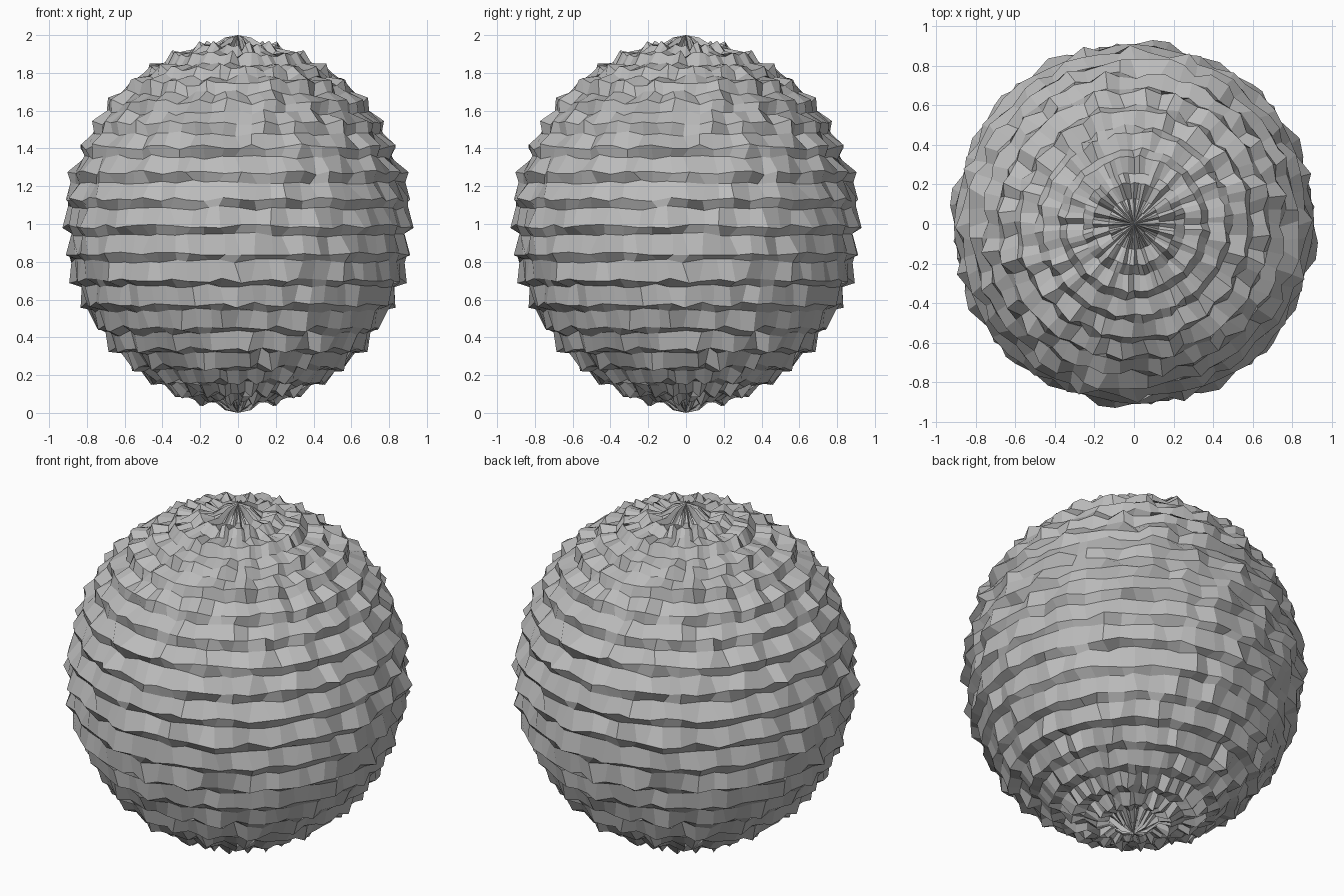
import bpy, bmesh, math, random
from mathutils import Vector

cube = bpy.data.objects.get("Cube")
if cube:
    bpy.data.objects.remove(cube, do_unlink=True)

random.seed(7)
SEGMENTS, RINGS = 64, 42
QUARTER = SEGMENTS // 4
WIDTH, HEIGHT = 0.9, 0.95  # half axes of the slightly tall ball

# Single stone grey material
grey = bpy.data.materials.new("stone_grey")
grey.use_nodes = True
colour = (0.5, 0.5, 0.5, 1)
grey.diffuse_color = colour
grey.node_tree.nodes["Principled BSDF"].inputs["Base Color"].default_value = colour

# Roughness for a quarter turn: outward, sideways and vertical shifts
roughness = [[(random.uniform(-0.018, 0.018),
               random.uniform(-0.02, 0.02),
               random.uniform(-0.012, 0.012)) for _ in range(QUARTER)]
             for _ in range(RINGS)]


def crumple(normal):
    """Move a point of the unit ball onto the ridged, rough surface."""
    polar = math.acos(max(-1, min(1, normal.z)))
    ring = round(polar / math.pi * RINGS)
    if ring in (0, RINGS):
        return Vector((0, 0, normal.z))
    seg = round(math.atan2(normal.y, normal.x) / math.tau * SEGMENTS) % QUARTER
    bump, slide, lift = roughness[ring][seg]
    side = Vector((-normal.y, normal.x, 0)).normalized()
    up = normal.cross(side)
    ridge = 1 if ring % 2 else -1
    wave = math.sin(math.tau * seg * 5 / QUARTER + ring * 0.8)
    out = 0.015 * ridge + 0.013 * wave + bump
    base = Vector((normal.x * WIDTH, normal.y * WIDTH, normal.z * HEIGHT))
    return (base + normal * out + side * slide * math.sin(polar)
            + up * (lift - 0.013 * ridge) * math.sin(polar))


# Faceted ball from a latitude and longitude grid, standing on the ground
bm = bmesh.new()
bmesh.ops.create_uvsphere(bm, u_segments=SEGMENTS, v_segments=RINGS, radius=1)
for v in bm.verts:
    v.co = crumple(v.co.normalized()) + Vector((0, 0, 1))
bmesh.ops.recalc_face_normals(bm, faces=bm.faces)

mesh = bpy.data.meshes.new("crumpled_ball")
bm.to_mesh(mesh)
bm.free()
mesh.materials.append(grey)
ball = bpy.data.objects.new("crumpled_ball", mesh)
bpy.context.collection.objects.link(ball)
